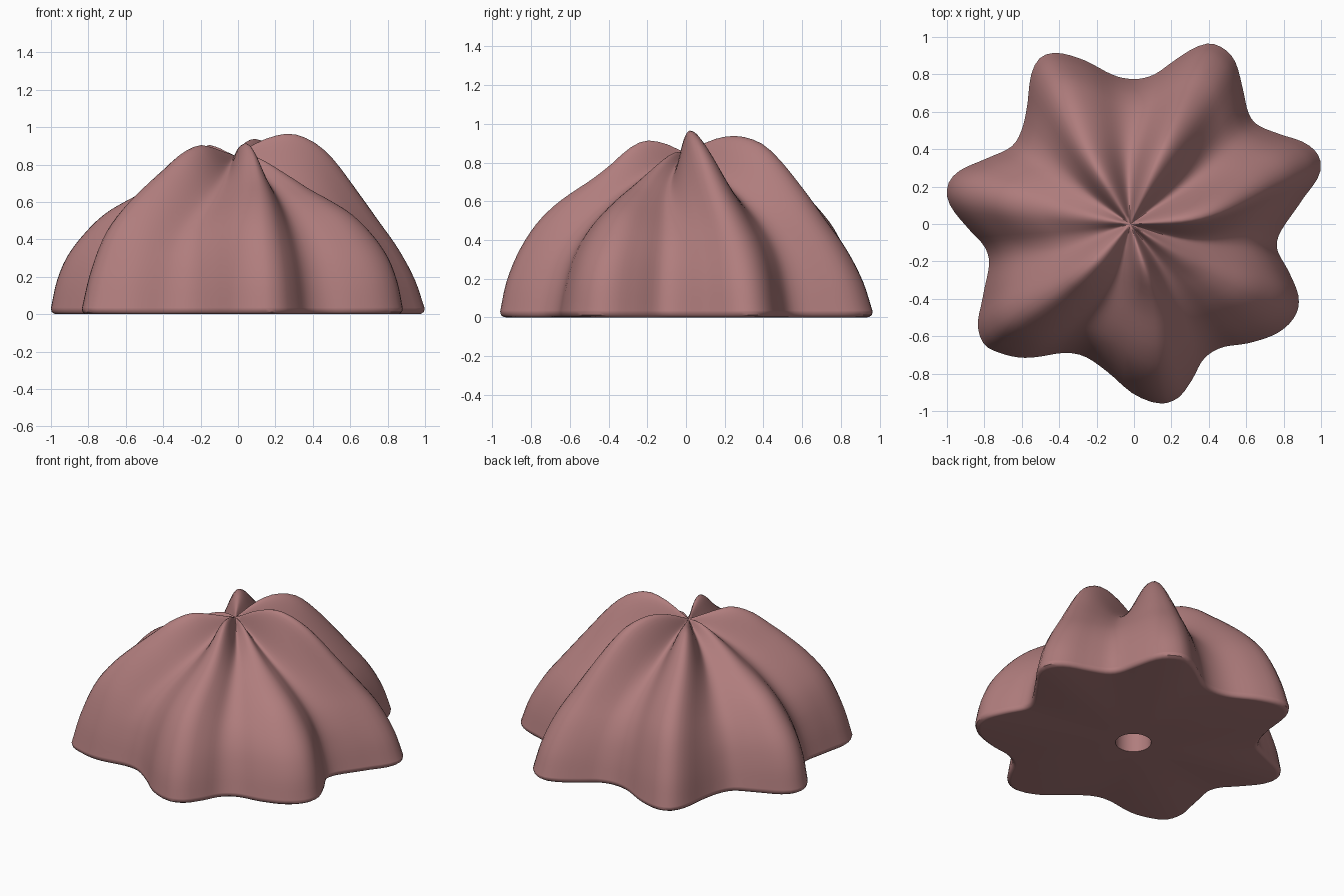
import bpy, bmesh, math

if "Cube" in bpy.data.objects:
    bpy.data.objects.remove(bpy.data.objects["Cube"])

CENTRE = (-0.02, 0.0)

# Wavy footprint of the dome, anticlockwise
FOOT = [(1, .32), (.97, .39), (.90, .44), (.78, .48), (.66, .53), (.61, .60), (.58, .73),
        (.54, .87), (.49, .93), (.41, .965), (.33, .945), (.21, .87), (.11, .80), (0, .775),
        (-.12, .80), (-.29, .885), (-.42, .915), (-.50, .89), (-.545, .815), (-.57, .64),
        (-.60, .505), (-.66, .41), (-.80, .345), (-.94, .28), (-.995, .21), (-.99, .115),
        (-.89, -.02), (-.80, -.12), (-.775, -.22), (-.81, -.40), (-.835, -.54), (-.80, -.645),
        (-.715, -.69), (-.595, -.715), (-.385, -.69), (-.26, -.71), (-.13, -.80), (0, -.91),
        (.14, -.96), (.235, -.93), (.30, -.85), (.37, -.725), (.47, -.66), (.62, -.635),
        (.78, -.575), (.865, -.485), (.88, -.39), (.835, -.27), (.765, -.135), (.79, -.03),
        (.90, .13), (.985, .25)]

# Ridge heights from the apex (0) to the rim (1)
TALL = [(0, .85), (.06, .885), (.15, .935), (.28, .965), (.4, .92), (.5, .83), (.63, .66),
        (.75, .5), (.86, .35), (.95, .18), (1, .03)]
BROAD = [(0, .85), (.06, .88), (.15, .92), (.27, .937), (.4, .90), (.5, .815), (.63, .66),
         (.75, .5), (.86, .35), (.95, .18), (1, .03)]
FULL = [(0, .85), (.08, .868), (.18, .892), (.28, .903), (.4, .855), (.5, .78), (.62, .685),
        (.75, .565), (.86, .42), (.95, .21), (1, .03)]
LOW = [(0, .85), (.06, .875), (.13, .902), (.23, .912), (.32, .87), (.42, .785), (.52, .71),
       (.62, .645), (.72, .57), (.82, .465), (.91, .32), (.97, .17), (1, .03)]
SAGGING = [(0, .85), (.08, .855), (.18, .825), (.34, .74), (.46, .67), (.58, .61), (.70, .54),
           (.8, .45), (.91, .31), (.97, .17), (1, .03)]
VALLEY = [(0, .85), (.1, .815), (.2, .785), (.4, .695), (.6, .58), (.8, .425), (.9, .30),
          (.96, .165), (1, .03)]

# Each lobe: ridge angle at rim, near apex, then following valley at rim, near apex; ridge profile
LOBES = [(18, 4, 41, 35, TALL), (65, 66, 88.5, 92, BROAD), (114, 121, 142, 146, FULL),
         (169.5, 171, 196, 198, SAGGING), (221, 228, 242.5, 258, FULL),
         (280, 288, 303, 308, LOW), (330, 326, 351, 342, SAGGING)]


def curve_at(pts, x):
    """Smooth curve through points sorted by x."""
    i = max(k for k in range(len(pts) - 1) if pts[k][0] <= x or k == 0)

    def slope(k):
        a, b = pts[max(k - 1, 0)], pts[min(k + 1, len(pts) - 1)]
        return (b[1] - a[1]) / (b[0] - a[0])
    (x0, y0), (x1, y1) = pts[i], pts[i + 1]
    h = x1 - x0
    t = (x - x0) / h
    return (y0 * (2 * t**3 - 3 * t**2 + 1) + slope(i) * h * (t**3 - 2 * t**2 + t)
            + y1 * (3 * t**2 - 2 * t**3) + slope(i + 1) * h * (t**3 - t**2))


# Footprint radius by angle, wrapped on both sides
polar = sorted((math.degrees(math.atan2(y, x - CENTRE[0])) % 360, math.hypot(x - CENTRE[0], y))
               for x, y in FOOT)
polar = [(a + turn, r) for turn in (-360, 0, 360) for a, r in polar]

# Columns: angle at rim, angle near apex, ridge weight, the profile of the ridge
STEPS = 12
columns = []
for i, lobe in enumerate(LOBES):
    nxt = LOBES[(i + 1) % 7]
    turn = 360 if i == 6 else 0
    spans = [(lobe[0], lobe[1], lobe[2], lobe[3], lobe[4], 0),
             (lobe[2], lobe[3], nxt[0] + turn, nxt[1] + turn, nxt[4], 1)]
    for o0, i0, o1, i1, ridge, rising in spans:
        for k in range(STEPS):
            t = k / STEPS
            w = 0.5 + 0.5 * math.cos(math.pi * (t + rising))
            columns.append((o0 + (o1 - o0) * t, i0 + (i1 - i0) * t, w, ridge))

bm = bmesh.new()


def ring(s, height=None):
    verts = []
    for outer, inner, w, ridge in columns:
        blend = min(1, max(0, (s - .2) / .7))
        blend = blend * blend * (3 - 2 * blend)
        a = math.radians(inner + (outer - inner) * blend)
        r = s * curve_at(polar, outer % 360)
        z = height
        if z is None:
            low = curve_at(VALLEY, s)
            z = low + (curve_at(ridge, s) - low) * w
        verts.append(bm.verts.new((CENTRE[0] + r * math.cos(a), r * math.sin(a), z)))
    return verts


def circle(radius, z):
    return [bm.verts.new((-.02 + radius * math.cos(math.radians(c[0])),
                          -.03 + radius * math.sin(math.radians(c[0])), z)) for c in columns]


# Dome skin, rounded rim, flat underside and blind central hole
N = 30
rings = [ring(math.sin(math.pi / 2 * k / N)) for k in range(1, N + 1)]
rings += [ring(.995, .012), ring(.98, .002), ring(.965, 0)]
rings += [circle(.11, 0), circle(.11, .4)]
for a, b in zip(rings, rings[1:]):
    for k in range(len(columns)):
        j = (k + 1) % len(columns)
        bm.faces.new((a[k], b[k], b[j], a[j]))
apex = bm.verts.new((*CENTRE, .85))
for k in range(len(columns)):
    bm.faces.new((apex, rings[0][k], rings[0][(k + 1) % len(columns)]))
bm.faces.new(list(reversed(rings[-1])))
bmesh.ops.recalc_face_normals(bm, faces=bm.faces)

mesh = bpy.data.meshes.new("lobed_dome")
bm.to_mesh(mesh)
bm.free()
dome = bpy.data.objects.new("lobed_dome", mesh)
bpy.context.collection.objects.link(dome)

# Single dusty pink colour
pink = bpy.data.materials.new("dusty_pink")
pink.diffuse_color = (.434, .205, .205, 1)
pink.use_nodes = True
pink.node_tree.nodes["Principled BSDF"].inputs["Base Color"].default_value = pink.diffuse_color
mesh.materials.append(pink)

bpy.context.view_layer.objects.active = dome
dome.select_set(True)
bpy.ops.object.shade_smooth_by_angle(angle=math.radians(40))
